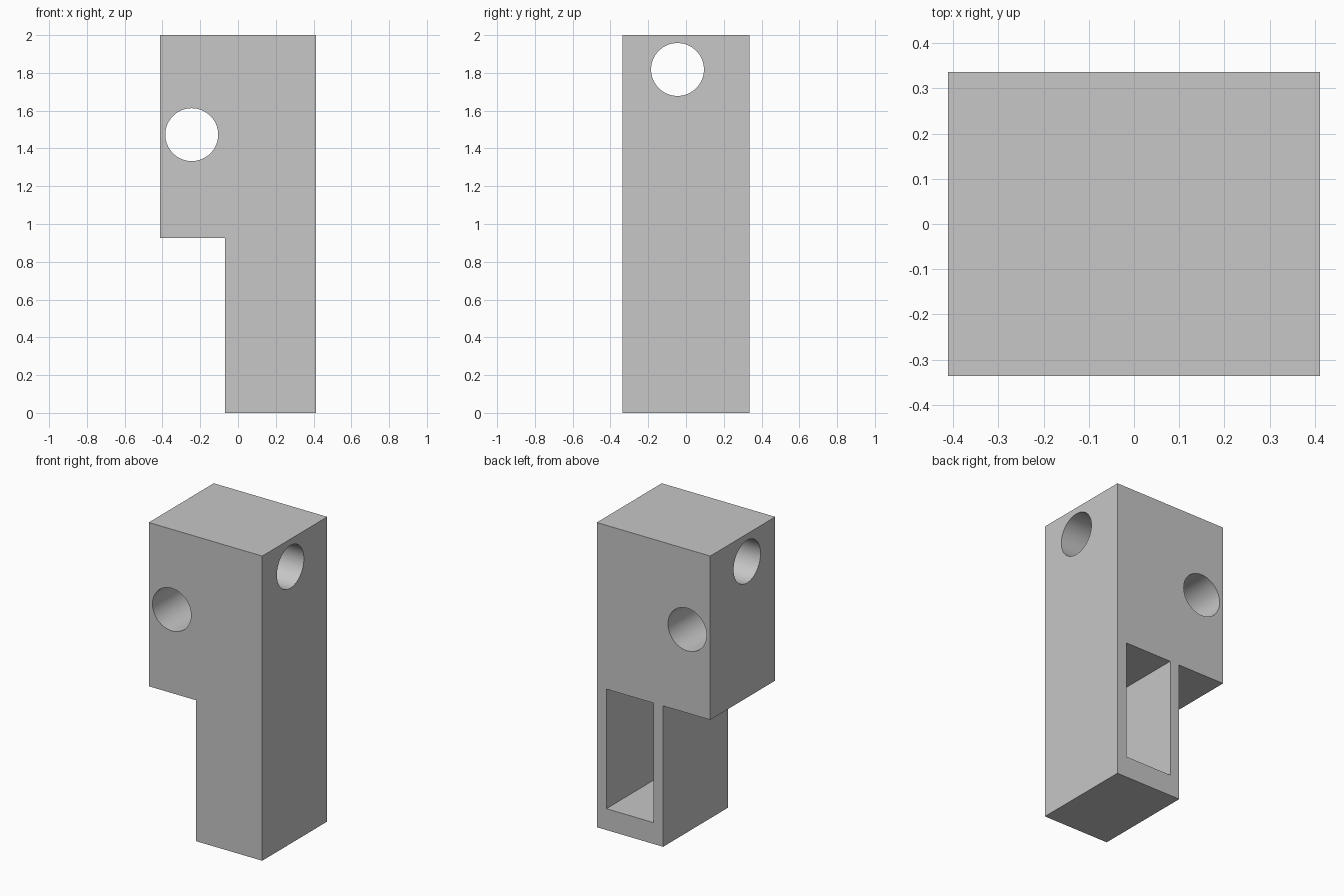
import bpy
import bmesh
import math
from mathutils import Matrix, Vector

if "Cube" in bpy.data.objects:
    bpy.data.objects.remove(bpy.data.objects["Cube"], do_unlink=True)

HALF_X, HALF_Y, HEIGHT = 0.412, 0.337, 2.0
LEG_X, STEP_Z = -0.07, 0.925      # inner side of the leg, underside of the head
WALL, FLOOR = 0.07, 0.14          # pocket wall and floor thickness
HOLE_RADIUS = 0.14

grey = bpy.data.materials.new("plain grey")
grey.use_nodes = True
grey.diffuse_color = (0.57, 0.57, 0.57, 1)
grey.node_tree.nodes["Principled BSDF"].inputs["Base Color"].default_value = grey.diffuse_color


def add_object(name, bm):
    bmesh.ops.recalc_face_normals(bm, faces=bm.faces)
    mesh = bpy.data.meshes.new(name)
    bm.to_mesh(mesh)
    bm.free()
    mesh.materials.append(grey)
    obj = bpy.data.objects.new(name, mesh)
    bpy.context.collection.objects.link(obj)
    return obj


def prism(name, profile, y0, y1):
    """Extrude an x-z profile along y."""
    bm = bmesh.new()
    face = bm.faces.new([bm.verts.new((x, y0, z)) for x, z in profile])
    result = bmesh.ops.extrude_face_region(bm, geom=[face])
    verts = [v for v in result["geom"] if isinstance(v, bmesh.types.BMVert)]
    bmesh.ops.translate(bm, verts=verts, vec=(0, y1 - y0, 0))
    return add_object(name, bm)


def drill(name, centre, axis):
    """Long cylinder for a through hole."""
    bm = bmesh.new()
    turn = Vector((0, 0, 1)).rotation_difference(Vector(axis)).to_matrix().to_4x4()
    bmesh.ops.create_cone(bm, cap_ends=True, segments=64, radius1=HOLE_RADIUS,
                          radius2=HOLE_RADIUS, depth=2,
                          matrix=Matrix.Translation(centre) @ turn)
    return add_object(name, bm)


# Stepped block: wide head over a narrow leg
block = prism("stepped_block", [
    (LEG_X, 0), (HALF_X, 0), (HALF_X, HEIGHT),
    (-HALF_X, HEIGHT), (-HALF_X, STEP_Z), (LEG_X, STEP_Z),
], -HALF_Y, HALF_Y)

# Pocket open at the back of the leg, and two crossing holes in the head
x0, x1 = LEG_X + WALL, HALF_X - WALL
cutters = [
    prism("leg_pocket_cutter", [(x0, FLOOR), (x1, FLOOR), (x1, STEP_Z), (x0, STEP_Z)],
          -HALF_Y + WALL, HALF_Y + 0.2),
    drill("front_hole_cutter", (-0.245, 0, 1.473), (0, 1, 0)),
    drill("side_hole_cutter", (0, -0.045, 1.818), (1, 0, 0)),
]

bpy.ops.object.select_all(action="DESELECT")
block.select_set(True)
bpy.context.view_layer.objects.active = block
for cutter in cutters:
    cutter.hide_render = True
    mod = block.modifiers.new(cutter.name, "BOOLEAN")
    mod.operation = "DIFFERENCE"
    mod.solver = "EXACT"
    mod.object = cutter
    bpy.ops.object.modifier_apply(modifier=mod.name)
    bpy.data.objects.remove(cutter, do_unlink=True)

# Smooth hole walls, sharp block edges
bpy.ops.object.shade_smooth_by_angle(angle=math.radians(30))
